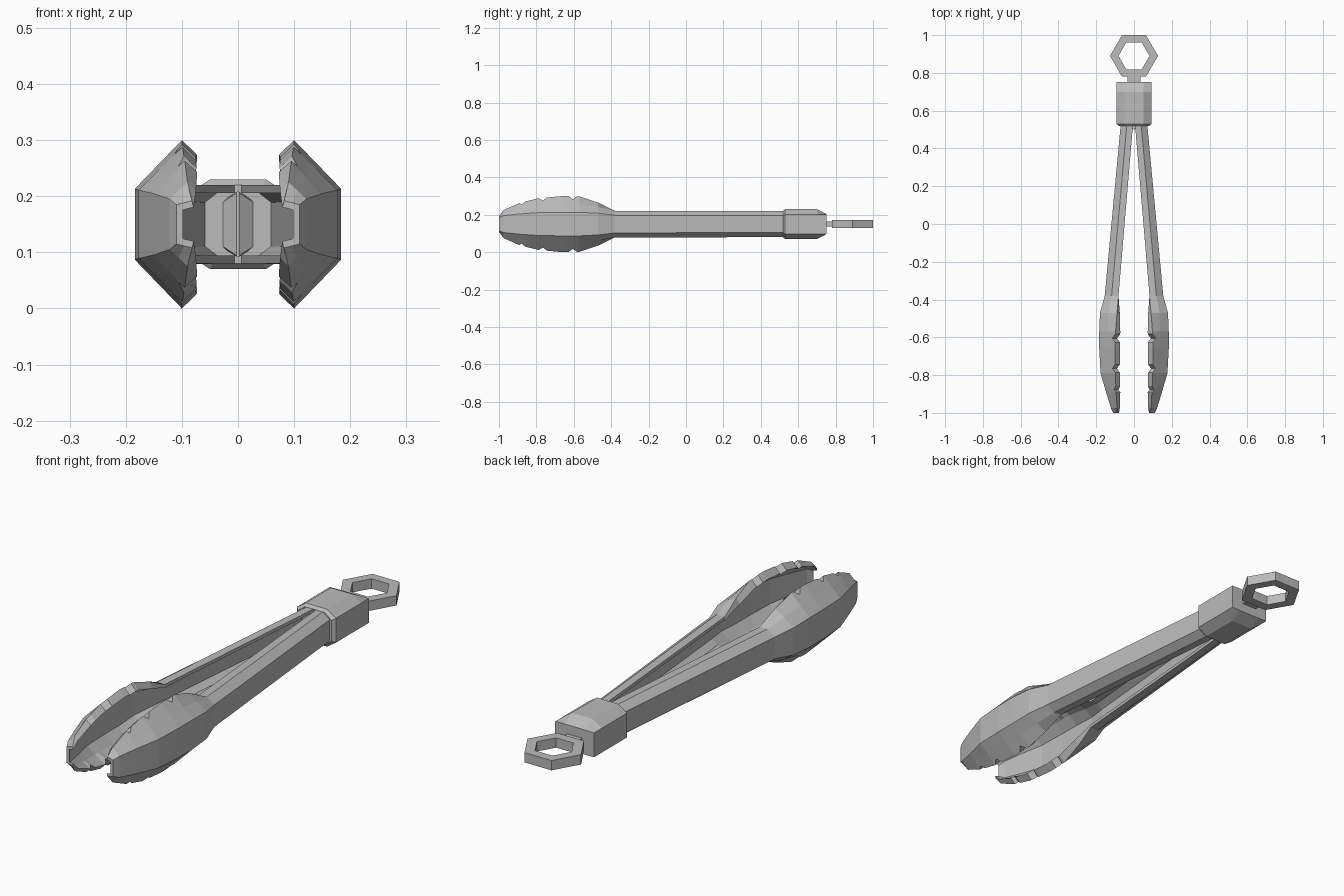
import bpy
import bmesh
from math import cos, sin, pi
from mathutils import Vector

MID_Z = 0.15

cube = bpy.data.objects.get("Cube")
if cube:
    bpy.data.objects.remove(cube, do_unlink=True)

metal = bpy.data.materials.new("brushed grey metal")
metal.use_nodes = True
grey = (0.5, 0.5, 0.5, 1)
metal.diffuse_color = grey
metal.node_tree.nodes["Principled BSDF"].inputs["Base Color"].default_value = grey


def skin(name, loops, wrap=False):
    """Join equal point loops with quads; cap both ends unless wrapped."""
    bm = bmesh.new()
    rings = [[bm.verts.new((x, y, z + MID_Z)) for x, y, z in loop] for loop in loops]
    n = len(rings[0])
    for a, b in zip(rings, rings[1:] + (rings[:1] if wrap else [])):
        for i in range(n):
            j = (i + 1) % n
            bm.faces.new((a[i], a[j], b[j], b[i]))
    if not wrap:
        bm.faces.new(rings[0])
        bm.faces.new(rings[-1])
    bmesh.ops.recalc_face_normals(bm, faces=bm.faces)
    mesh = bpy.data.meshes.new(name)
    bm.to_mesh(mesh)
    bm.free()
    mesh.materials.append(metal)
    obj = bpy.data.objects.new(name, mesh)
    bpy.context.collection.objects.link(obj)
    return obj


# Arm stations: y, outer x, outer half height, rim x, rim half height, rim thickness, bulge
STATIONS = [
    (0.53, 0.070, 0.045, 0.005, 0.070, 0.014, 0.0125),
    (-0.38, 0.155, 0.047, 0.082, 0.070, 0.014, 0.0125),
    (-0.47, 0.180, 0.058, 0.090, 0.115, 0.030, 0.003),
    (-0.57, 0.184, 0.063, 0.098, 0.148, 0.036, 0),
    (-0.66, 0.184, 0.063, 0.100, 0.150, 0.036, 0),
    (-0.79, 0.177, 0.061, 0.099, 0.138, 0.034, 0),
    (-0.89, 0.148, 0.054, 0.095, 0.113, 0.030, 0),
    (-0.975, 0.122, 0.045, 0.090, 0.075, 0.022, 0),
    (-1.0, 0.110, 0.035, 0.082, 0.042, 0.012, 0),
]
NOTCHES = (-0.605, -0.765, -0.88)


def station_at(y):
    for a, b in zip(STATIONS, STATIONS[1:]):
        if a[0] >= y >= b[0]:
            f = (a[0] - y) / (a[0] - b[0])
            return [p + (q - p) * f for p, q in zip(a, b)]


def channel(y, side):
    """Closed outline of the open channel at one station."""
    _, xo, ho, xe, he, t, bulge = station_at(y)
    corner, rim = Vector((xo, ho)), Vector((xe, he))
    mid = (corner + rim) / 2 + Vector((0, bulge))
    if y in NOTCHES:
        rim = rim.lerp(mid, 0.38)
    half = [rim, mid, corner]
    outer = half + [Vector((p.x, -p.y)) for p in reversed(half)]
    inner = []
    for i, p in enumerate(outer):
        # average the inward normals of the neighbouring segments
        segs = [outer[k + 1] - outer[k] for k in (i - 1, i) if 0 <= k < 5]
        normals = [Vector((s.y, -s.x)).normalized() for s in segs]
        n = sum(normals, Vector((0, 0))).normalized()
        depth = t if i in (0, 5) else max(t * 0.55, 0.012)
        inner.append(p + n * depth / max(n.dot(normals[0]), 0.5))
    return [(side * p.x, y, p.y) for p in outer + inner[::-1]]


ys = {s[0] for s in STATIONS}
for notch in NOTCHES:
    ys |= {notch - 0.022, notch, notch + 0.022}
for label, side in (("left", 1), ("right", -1)):
    skin(label + "_arm_and_claw", [channel(y, side) for y in sorted(ys)])


# Handle cap: octagonal block with tapered rear
def octagon(y, w, h, flat, top):
    quarter = [(w, h), (flat, top), (-flat, top), (-w, h)]
    return [(x, y, z) for x, z in quarter + [(-x, -z) for x, z in quarter]]


skin("handle_cap", [
    octagon(0.518, 0.080, 0.045, 0.045, 0.070),
    octagon(0.530, 0.092, 0.052, 0.050, 0.080),
    octagon(0.700, 0.092, 0.052, 0.050, 0.080),
    octagon(0.752, 0.092, 0.052, 0.050, 0.053),
])

# Wedge between the two arms
skin("hinge_wedge", [octagon(0.53, 0.042, 0.03, 0.03, 0.04),
                     octagon(0.50, 0.003, 0.055, 0.002, 0.058)])


# Neck and hexagonal hanging ring
def block(y, w, h):
    return [(w, y, h), (-w, y, h), (-w, y, -h), (w, y, -h)]


skin("ring_neck", [block(0.74, 0.035, 0.014), block(0.79, 0.035, 0.014)])


def hexagon(radius, z):
    return [(radius * cos(i * pi / 3), 0.89 + radius * sin(i * pi / 3), z)
            for i in range(6)]


skin("hanging_ring", [hexagon(0.127, 0.021), hexagon(0.127, -0.021),
                      hexagon(0.082, -0.021), hexagon(0.082, 0.021)], wrap=True)
